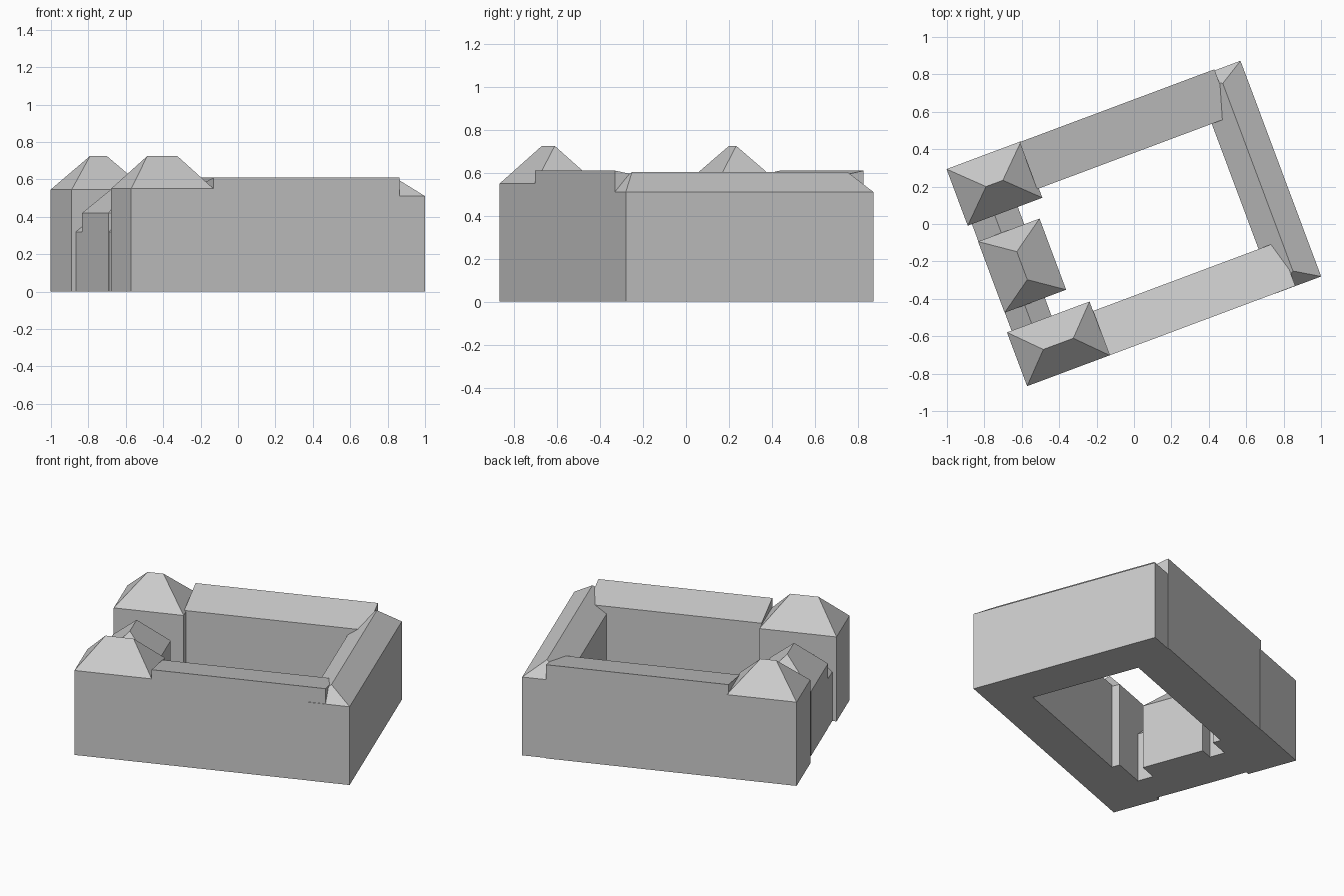
import bpy
import bmesh
from math import radians

if "Cube" in bpy.data.objects:
    bpy.data.objects.remove(bpy.data.objects["Cube"])

TURN = radians(20.5)  # the whole building is turned on its plot

stone = bpy.data.materials.new("light_grey")
stone.use_nodes = True
GREY = (0.6, 0.6, 0.6, 1)
stone.diffuse_color = GREY
stone.node_tree.nodes["Principled BSDF"].inputs["Base Color"].default_value = GREY


def finish(name, bm):
    bmesh.ops.recalc_face_normals(bm, faces=bm.faces)
    mesh = bpy.data.meshes.new(name)
    bm.to_mesh(mesh)
    bm.free()
    mesh.materials.append(stone)
    obj = bpy.data.objects.new(name, mesh)
    obj.rotation_euler.z = TURN
    bpy.context.collection.objects.link(obj)


def walls(us, vs, front, back):
    """Four walls and a floor; eaves heights for the front and back sides."""
    bm = bmesh.new()
    plan = [(us[0], vs[0]), (us[1], vs[0]), (us[1], vs[1]), (us[0], vs[1])]
    low = [bm.verts.new((u, v, 0)) for u, v in plan]
    top = [bm.verts.new((u, v, z)) for (u, v), z in zip(plan, (front, front, back, back))]
    bm.faces.new(low[::-1])
    for i in range(4):
        j = (i + 1) % 4
        bm.faces.new((low[i], low[j], top[j], top[i]))
    return bm, top


def shed_block(name, us, vs, front, back):
    bm, top = walls(us, vs, front, back)
    bm.faces.new(top)
    finish(name, bm)


def hip_block(name, us, vs, eaves, height, inset, along_u=False):
    """Walls with a ridged roof; zero inset makes gables."""
    bm, (a, b, c, d) = walls(us, vs, eaves, eaves)
    mu, mv = sum(us) / 2, sum(vs) / 2
    if along_u:
        ends = (us[0] + inset, mv), (us[1] - inset, mv)
    else:
        a, b, c, d = b, c, d, a
        ends = (mu, vs[0] + inset), (mu, vs[1] - inset)
    p, q = [bm.verts.new((u, v, height)) for u, v in ends]
    for face in ((a, b, q, p), (b, c, q), (c, d, p, q), (d, a, p)):
        bm.faces.new(face)
    finish(name, bm)


# Corner towers
hip_block("front_tower", (-0.839, -0.368), (-0.612, -0.305), 0.55, 0.725, 0.15, True)
hip_block("back_tower", (-0.836, -0.41), (0.303, 0.626), 0.545, 0.725, 0.165, True)

# Gatehouse between the towers, with low links on both sides
hip_block("gatehouse", (-0.814, -0.463), (-0.202, 0.204), 0.42, 0.59, 0.123)
hip_block("front_link", (-0.813, -0.585), (-0.32, -0.19), 0.32, 0.42, 0)
hip_block("back_link", (-0.812, -0.55), (0.19, 0.32), 0.32, 0.42, 0)

# Long wings whose roofs fall towards the courtyard
shed_block("front_wing", (-0.368, 0.692), (-0.612, -0.359), 0.61, 0.56)
shed_block("back_wing", (-0.42, 0.692), (0.356, 0.624), 0.553, 0.61)

# Cross wing closing the courtyard
hip_block("cross_wing", (0.577, 0.839), (-0.613, 0.618), 0.51, 0.603, 0.08)
